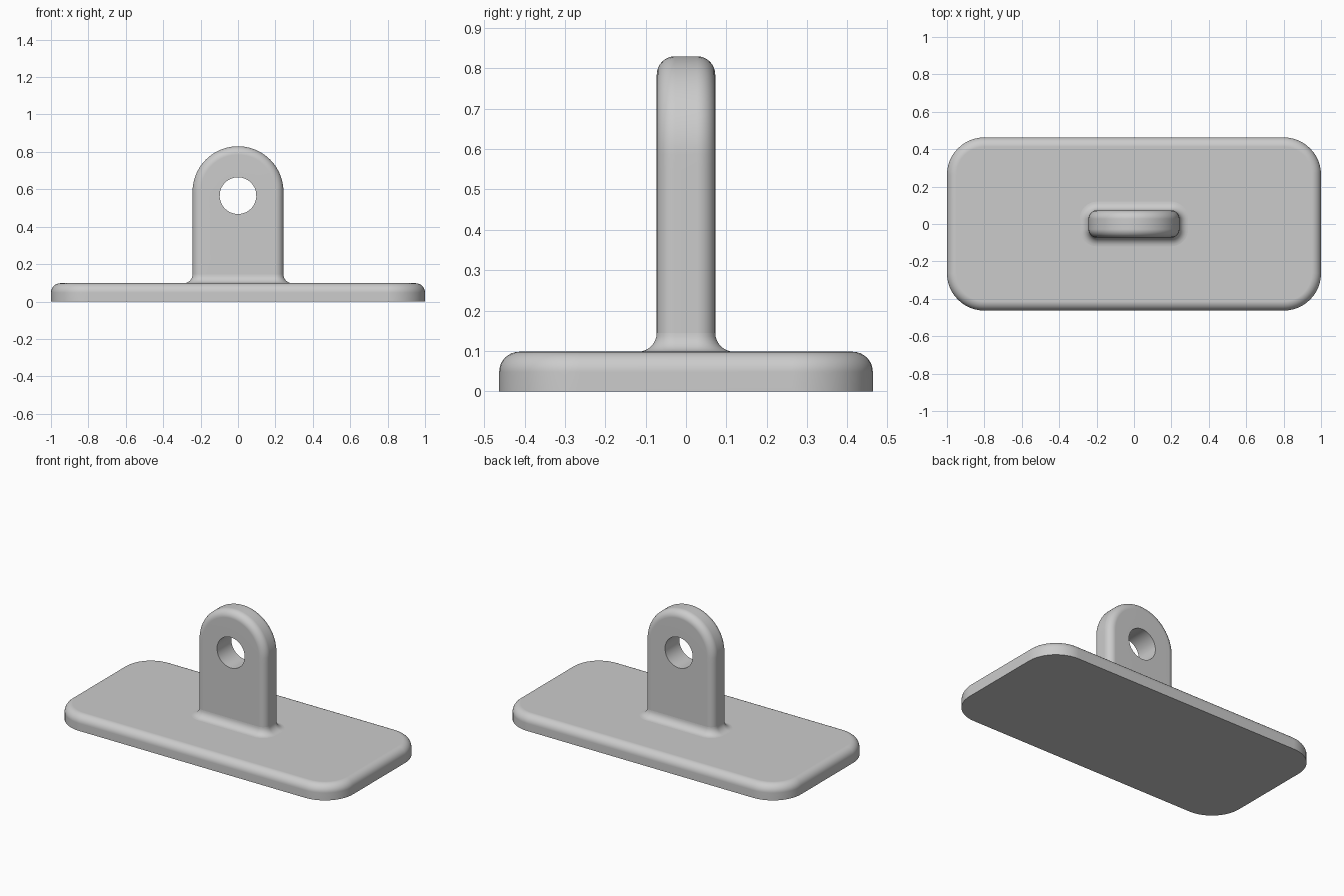
import bpy, bmesh
from math import sin, cos, pi, atan2

cube = bpy.data.objects.get("Cube")
if cube:
    bpy.data.objects.remove(cube, do_unlink=True)

# Single neutral grey
GREY = (0.6, 0.6, 0.6, 1)
grey = bpy.data.materials.new("plain grey")
grey.use_nodes = True
grey.diffuse_color = GREY
grey.node_tree.nodes["Principled BSDF"].inputs["Base Color"].default_value = GREY

STEPS = 8                       # segments per rounded edge
PLATE_TOP = 0.098
HALF_W, HALF_T = 0.243, 0.0725  # lug half width and half thickness
ARCH_Z, HOLE_Z, HOLE_R = 0.587, 0.566, 0.098
EDGE, FOOT = 0.045, 0.047       # lug edge rounding, foot fillet


def rounded_rect(hx, hy, r, z, n=12):
    """Ring of points around a rectangle with rounded corners."""
    ring = []
    for i, (sx, sy) in enumerate(((1, 1), (-1, 1), (-1, -1), (1, -1))):
        for k in range(n + 1):
            a = (i + k / n) * pi / 2
            ring.append((sx * (hx - r) + r * cos(a), sy * (hy - r) + r * sin(a), z))
    return ring


def loft(name, rings, closed=False):
    """Skin a list of equal rings; cap the ends unless the loft is closed."""
    bm = bmesh.new()
    loops = [[bm.verts.new(p) for p in ring] for ring in rings]
    pairs = list(zip(loops, loops[1:]))
    if closed:
        pairs.append((loops[-1], loops[0]))
    else:
        bm.faces.new(loops[0])
        bm.faces.new(loops[-1])
    for a, b in pairs:
        for i in range(len(a)):
            j = (i + 1) % len(a)
            bm.faces.new((a[i], a[j], b[j], b[i]))
    bmesh.ops.recalc_face_normals(bm, faces=bm.faces)
    mesh = bpy.data.meshes.new(name)
    bm.to_mesh(mesh)
    bm.free()
    mesh.materials.append(grey)
    obj = bpy.data.objects.new(name, mesh)
    bpy.context.collection.objects.link(obj)
    bpy.ops.object.select_all(action="DESELECT")
    obj.select_set(True)
    bpy.context.view_layer.objects.active = obj
    bpy.ops.object.shade_smooth_by_angle(angle=pi / 6)
    weighted = obj.modifiers.new("flat face normals", "WEIGHTED_NORMAL")
    weighted.keep_sharp = True
    return obj


quarter = [k / STEPS * pi / 2 for k in range(STEPS + 1)]

# Base plate: sharp underside, rounded upper edge
r = 0.05
rings = [rounded_rect(1, 0.463, 0.2, 0)]
for a in quarter:
    d = r * (1 - cos(a))
    rings.append(rounded_rect(1 - d, 0.463 - d, 0.2 - d, PLATE_TOP - r + r * sin(a)))
loft("base_plate", rings)


# Upright lug: arched outline, rounded edges, round hole through it
def arch(y, inset):
    w, low = HALF_W - inset, 0.06
    pts = [(w * cos(k * pi / 40), ARCH_Z + w * sin(k * pi / 40)) for k in range(41)]
    rise = ARCH_Z - low
    pts += [(-w, ARCH_Z - rise * k / 14) for k in range(1, 14)]
    pts += [(-w + 2 * w * k / 10, low) for k in range(11)]
    pts += [(w, low + rise * k / 14) for k in range(1, 14)]
    return [(x, y, z) for x, z in pts]


def hole(y):
    angles = [atan2(z - HOLE_Z, x) for x, _, z in arch(y, EDGE)]
    return [(HOLE_R * cos(a), y, HOLE_Z + HOLE_R * sin(a)) for a in angles]


front = [(-HALF_T + EDGE * (1 - cos(a)), EDGE * (1 - sin(a))) for a in quarter]
back = [(-y, inset) for y, inset in reversed(front)]
rings = [hole(-HALF_T)] + [arch(y, inset) for y, inset in front + back] + [hole(HALF_T)]
loft("upright_lug", rings, closed=True)

# Concave fillet where the lug meets the plate
rings = []
for a in quarter:
    d = FOOT * (1 - cos(a))
    rings.append(rounded_rect(HALF_W + d, HALF_T + d, EDGE + d, PLATE_TOP + FOOT * (1 - sin(a))))
d = FOOT
rings.append(rounded_rect(HALF_W + d, HALF_T + d, EDGE + d, PLATE_TOP - 0.02))
loft("foot_fillet", rings)
